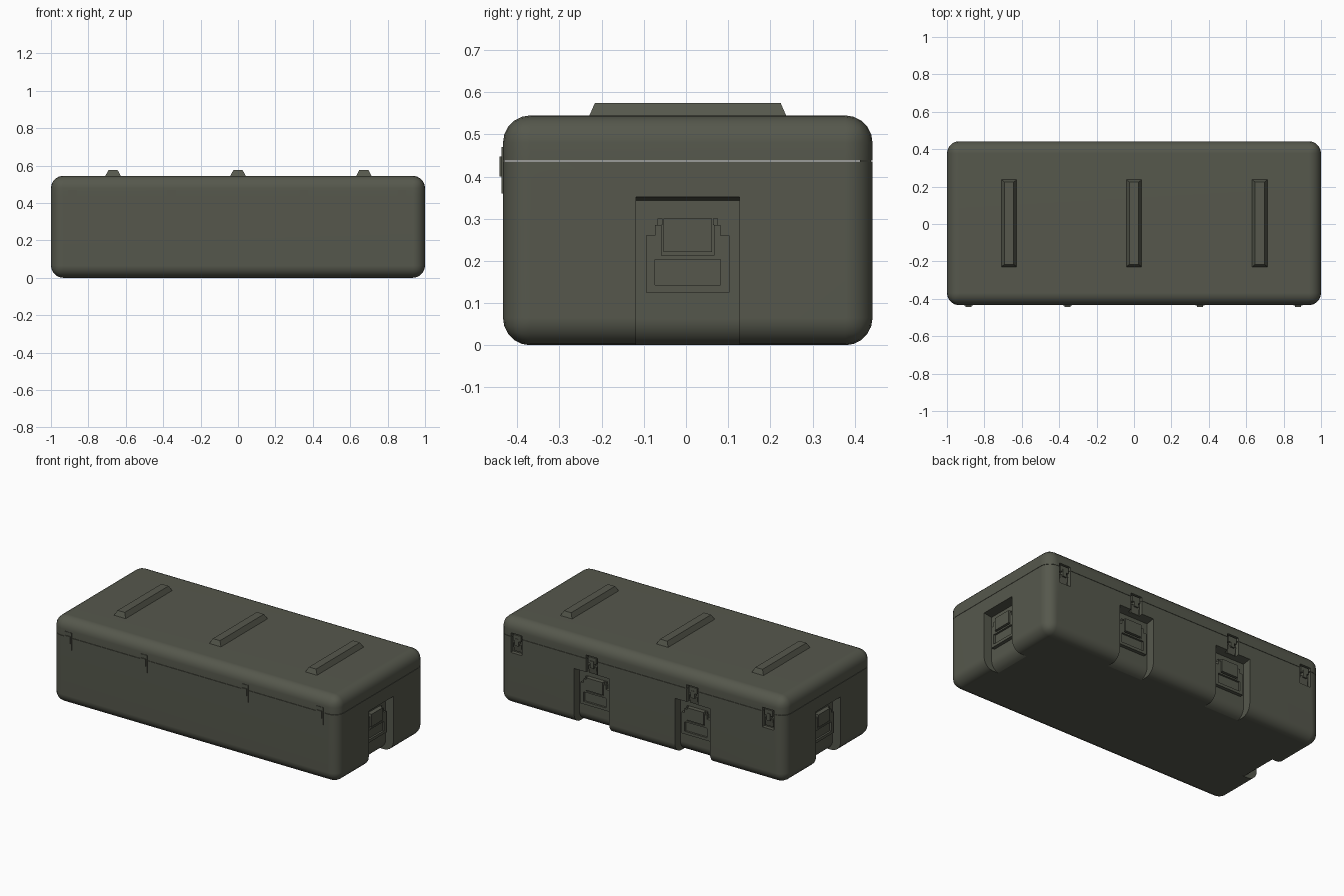
import bpy, bmesh, math
from mathutils import Matrix, Vector

if "Cube" in bpy.data.objects:
    bpy.data.objects.remove(bpy.data.objects["Cube"])

olive = bpy.data.materials.new("olive_drab")
olive.diffuse_color = (0.092, 0.097, 0.073, 1)
olive.use_nodes = True
olive.node_tree.nodes["Principled BSDF"].inputs["Base Color"].default_value = olive.diffuse_color

CY, HY, H = 0.0042, 0.4382, 0.545      # body centre y, half depth, height
SEAM, DEPTH, R = 0.437, 0.055, 0.065   # lid seam, pocket depth, corner radius


def finish(name, bm, mat=None):
    if mat:
        bm.transform(mat)
    bmesh.ops.recalc_face_normals(bm, faces=bm.faces)
    me = bpy.data.meshes.new(name)
    bm.to_mesh(me)
    bm.free()
    me.materials.clear()
    me.materials.append(olive)
    ob = bpy.data.objects.new(name, me)
    bpy.context.collection.objects.link(ob)
    return ob


def box(bm, x0, x1, y0, y1, z0, z1):
    m = Matrix.Translation(((x0 + x1) / 2, (y0 + y1) / 2, (z0 + z1) / 2)) \
        @ Matrix.Diagonal((x1 - x0, y1 - y0, z1 - z0, 1))
    return bmesh.ops.create_cube(bm, size=1, matrix=m)["verts"]


def on_face(x, y, angle):
    # local +y points out of the case wall
    return Matrix.Translation((x, y, 0)) @ Matrix.Rotation(math.radians(angle), 4, 'Z')


def smooth(ob):
    bpy.ops.object.select_all(action='DESELECT')
    ob.select_set(True)
    bpy.context.view_layer.objects.active = ob
    bpy.ops.object.shade_smooth_by_angle(angle=math.radians(32))


XS = (-0.885, -0.355, 0.352, 0.878)
pockets = [on_face(-0.355, CY + HY, 0), on_face(0.352, CY + HY, 0),
           on_face(1, CY, -90), on_face(-1, CY, 90)]
latches = [on_face(x, CY + HY, 0) for x in XS]
hinges = [on_face(x, CY - HY, 180) for x in XS]

# rounded body block
bm = bmesh.new()
box(bm, -1, 1, CY - HY, CY + HY, 0, H)
bmesh.ops.bevel(bm, geom=bm.edges[:], offset=R, segments=5, profile=0.5, affect='EDGES')
body = finish("body", bm)

# cutters: handle pockets that follow the rounded bottom edge, and latch recesses
cutters = []
for m in pockets:
    prof = [(0.1, 0.352), (0, 0.352), (-DEPTH, 0.343)]
    for i in range(7):
        a = math.radians(15 * i)
        prof.append((-DEPTH - R + R * math.cos(a), R - 0.002 - R * math.sin(a)))
    prof += [(-DEPTH - R, -0.1), (0.1, -0.1)]
    bm = bmesh.new()
    f = bm.faces.new([bm.verts.new((-0.123, y, z)) for y, z in prof])
    ext = bmesh.ops.extrude_face_region(bm, geom=[f])["geom"]
    bmesh.ops.translate(bm, vec=(0.246, 0, 0), verts=[v for v in ext if isinstance(v, bmesh.types.BMVert)])
    cutters.append(finish("pocket_cutter", bm, m))
for m in latches:
    bm = bmesh.new()
    box(bm, -0.04, 0.04, -0.024, 0.1, 0.335, 0.46)
    cutters.append(finish("latch_cutter", bm, m))
for c in cutters:
    c.hide_render = True
    mod = body.modifiers.new("cut", 'BOOLEAN')
    mod.operation, mod.solver, mod.object = 'DIFFERENCE', 'EXACT', c
dg = bpy.context.evaluated_depsgraph_get()
cut = bpy.data.meshes.new_from_object(body.evaluated_get(dg))
for ob in cutters + [body]:
    bpy.data.objects.remove(ob)

# split into base and lid with a fine lipped seam
for name, z, side in (("case_base", SEAM - 0.001, 1), ("case_lid", SEAM + 0.001, -1)):
    bm = bmesh.new()
    bm.from_mesh(cut)
    bmesh.ops.bisect_plane(bm, geom=bm.verts[:] + bm.edges[:] + bm.faces[:], dist=1e-5,
                           plane_co=(0, 0, z), plane_no=(0, 0, side), clear_outer=True)
    rim = [e for e in bm.edges if e.is_boundary and all(abs(v.co.z - z) < 1e-4 for v in e.verts)]
    lip = bmesh.ops.extrude_edge_only(bm, edges=rim)["geom"]
    for v in lip:
        if isinstance(v, bmesh.types.BMVert):
            v.co.x *= 0.985
            v.co.y *= 0.97
    for f in bm.faces:
        f.material_index = 0
    ob = finish(name, bm)
    smooth(ob)
    wn = ob.modifiers.new("normals", 'WEIGHTED_NORMAL')
    wn.keep_sharp = True

# stacking ribs on the lid
for x in (-0.668, 0, 0.673):
    bm = bmesh.new()
    for v in box(bm, x - 0.042, x + 0.042, CY - 0.234, CY + 0.234, H - 0.002, 0.575):
        if v.co.z > 0.56:
            v.co.x = x + math.copysign(0.025, v.co.x - x)
            v.co.y = CY + math.copysign(0.22, v.co.y - CY)
    finish("lid_rib", bm)

# drop handles
for m in pockets:
    bm = bmesh.new()
    back, front = -DEPTH - 0.003, -DEPTH + 0.022
    for s in (-1, 1):
        def sbox(a, b, *r):
            box(bm, min(s * a, s * b), max(s * a, s * b), *r)
        sbox(0.078, 0.099, back, front, 0.125, 0.26)         # side bar
        sbox(0.062, 0.078, back, front, 0.203, 0.285)        # upper ear
        sbox(0.06, 0.072, back, front - 0.01, 0.285, 0.30)   # bracket wing
    box(bm, -0.078, 0.078, back, front, 0.125, 0.143)        # bottom bar
    box(bm, -0.062, 0.062, back, front, 0.203, 0.213)        # middle bar
    box(bm, -0.078, 0.078, back, front - 0.012, 0.143, 0.203)  # recessed grip panel
    box(bm, -0.058, 0.058, back, front + 0.006, 0.221, 0.30)  # pivot block
    finish("drop_handle", bm, m)

# latches in their recesses
for m in latches:
    bm = bmesh.new()
    box(bm, -0.028, 0.028, -0.03, -0.004, 0.415, 0.452)      # keeper
    box(bm, -0.013, 0.013, -0.03, -0.001, 0.385, 0.43)       # hook
    for v in box(bm, -0.028, 0.028, -0.03, -0.008, 0.345, 0.395):  # lever
        if v.co.y > -0.02 and v.co.z < 0.36:
            v.co.y = -0.016
    finish("latch", bm, m)

# hinges on the front wall
for m in hinges:
    bm = bmesh.new()
    box(bm, -0.024, 0.024, -0.004, 0.003, 0.36, 0.47)
    box(bm, -0.016, 0.016, -0.004, 0.0085, 0.40, 0.447)
    finish("hinge", bm, m)
